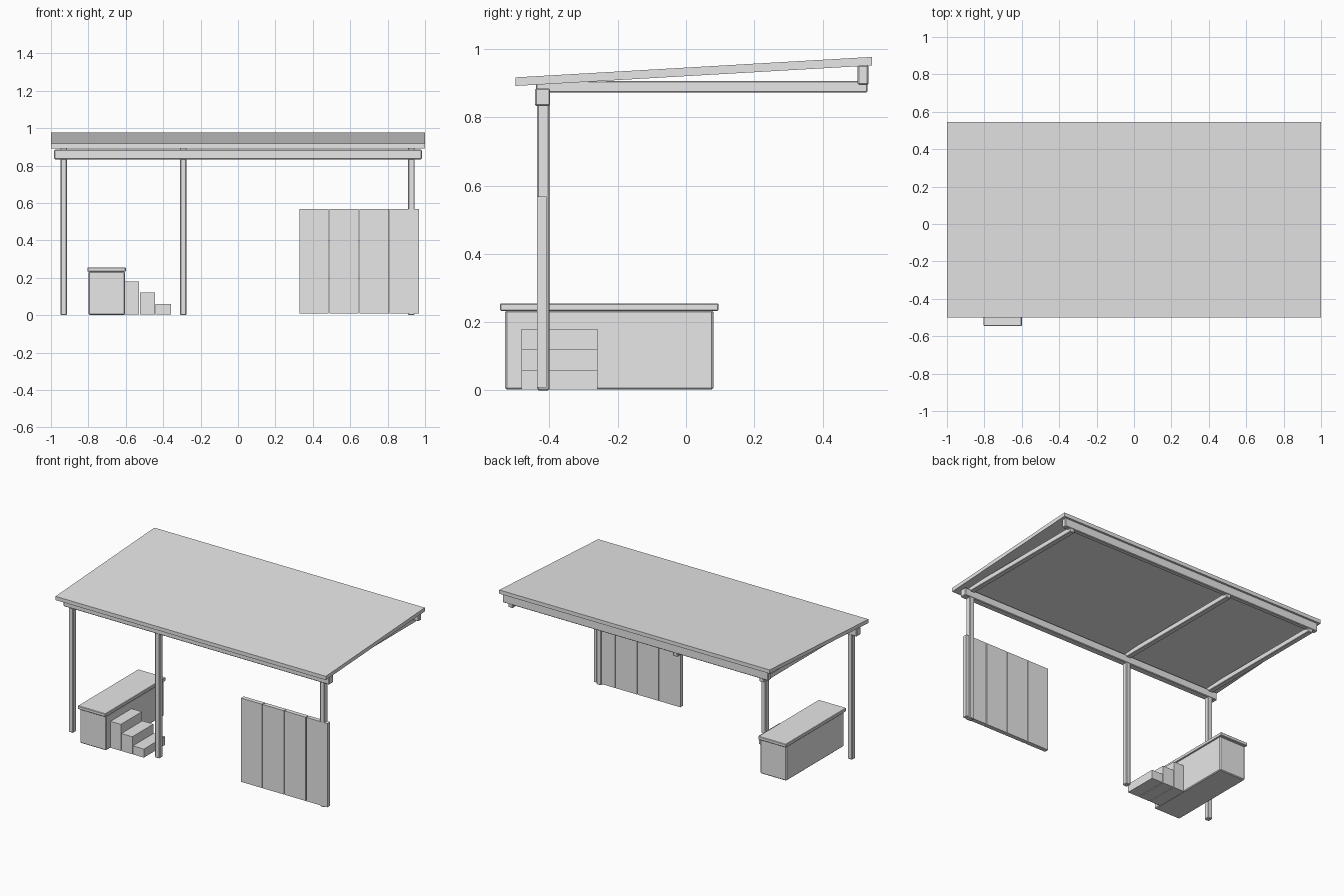
import bpy
import bmesh

cube = bpy.data.objects.get("Cube")
if cube:
    bpy.data.objects.remove(cube, do_unlink=True)

# One plain grey for everything
GREY = (0.8, 0.8, 0.8, 1.0)
mat = bpy.data.materials.new("plain_grey")
mat.use_nodes = True
mat.diffuse_color = GREY
mat.node_tree.nodes["Principled BSDF"].inputs["Base Color"].default_value = GREY


def box(name, x, y, z, bevel=0.0, rise=0.0):
    """Box between (min, max) ranges; rise lifts its back edge."""
    bm = bmesh.new()
    bmesh.ops.create_cube(bm, size=1)
    for v in bm.verts:
        back = v.co.y > 0
        v.co = [r[c > 0] for r, c in zip((x, y, z), v.co)]
        if back:
            v.co.z += rise
    mesh = bpy.data.meshes.new(name)
    bm.to_mesh(mesh)
    bm.free()
    mesh.materials.append(mat)
    obj = bpy.data.objects.new(name, mesh)
    bpy.context.collection.objects.link(obj)
    if bevel:
        mod = obj.modifiers.new("Bevel", "BEVEL")
        mod.width = bevel
        mod.segments = 1
    return obj


# Sloping roof slab
box("roof", (-1, 1), (-0.5, 0.545), (0.892, 0.917), rise=0.06)

# Front and rear beams
box("front_beam", (-0.983, 0.983), (-0.442, -0.398), (0.833, 0.885), 0.004)
box("rear_beam", (-0.983, 0.983), (0.503, 0.535), (0.895, 0.953), 0.004)

# Posts, each carrying a rafter
for side, x in (("right", -0.932), ("middle", -0.293), ("left", 0.927)):
    span = (x - 0.017, x + 0.017)
    box(side + "_post", span, (-0.436, -0.4), (0, 0.895), 0.004)
    box(side + "_rafter", span, (-0.44, 0.532), (0.873, 0.907), 0.003)

# Screen of upright panels
for i in range(4):
    x = 0.328 + 0.161 * i
    box(f"screen_panel_{i + 1}", (x, x + 0.156), (-0.437, -0.408), (0.008, 0.568))

# Counter with overhanging top
box("counter_body", (-0.798, -0.605), (-0.53, 0.08), (0.002, 0.234), 0.005)
box("counter_top", (-0.805, -0.6), (-0.545, 0.095), (0.233, 0.255), 0.003)

# Steps beside the counter
for i in range(3):
    x = -0.61 + 0.085 * i
    box(f"step_{i + 1}", (x, x + 0.081), (-0.482, -0.26), (0.003, 0.18 - 0.06 * i))
